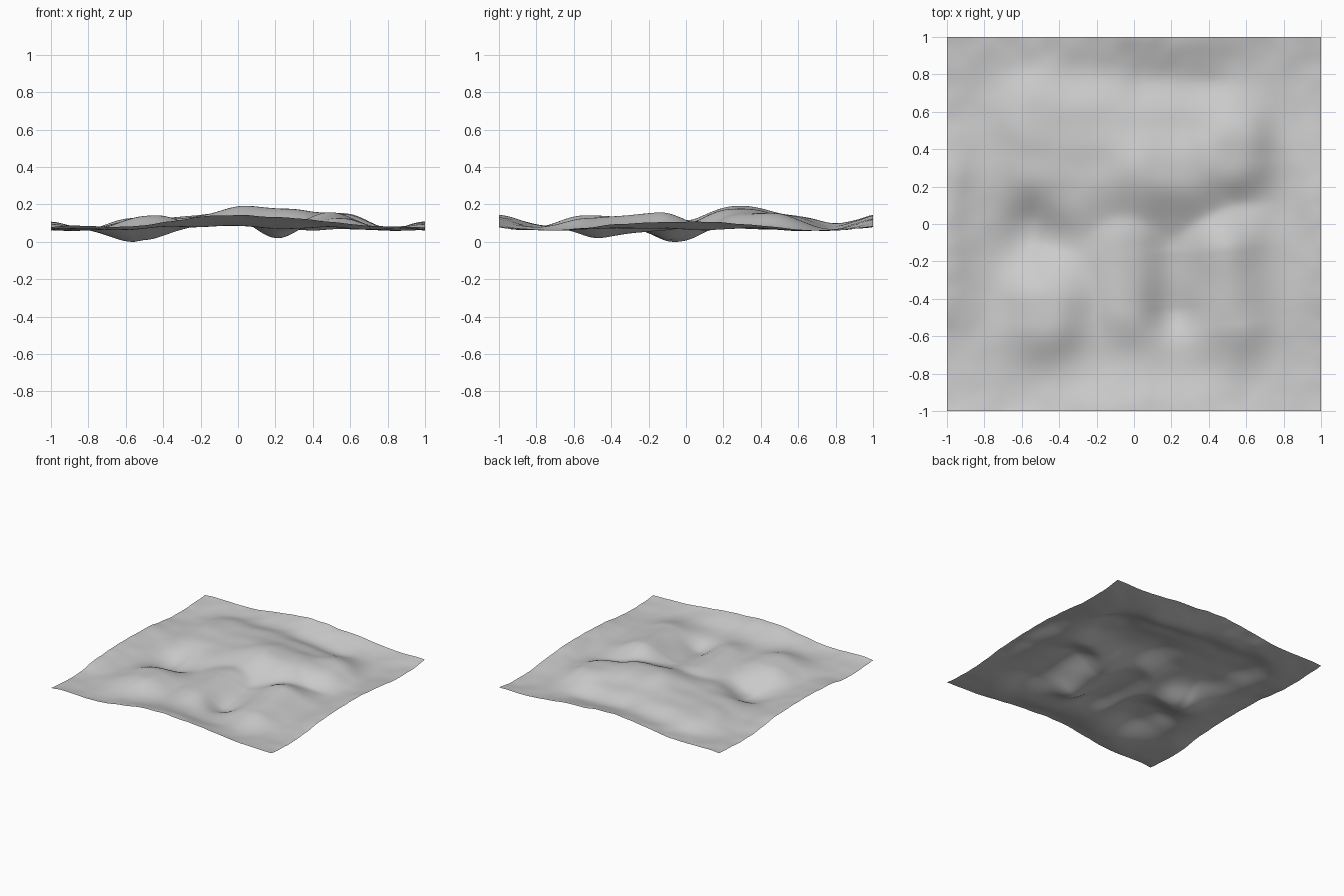
import bpy
import bmesh
import math
from mathutils import Vector, noise

cube = bpy.data.objects.get("Cube")
if cube:
    bpy.data.objects.remove(cube, do_unlink=True)

BASE = 0.064

# Hills and hollows: start, end, radius, height at start, height at end, steepness
HILLS = [
    ((0.1, 0.29), (0.26, 0.28), 0.25, 0.107, 0.112, 2.5),    # main summit
    ((-0.45, 0.3), (-0.1, 0.31), 0.27, 0.05, 0.065, 2.5),    # slope up to summit
    ((-0.5, 0.54), (0.5, 0.48), 0.22, 0.056, 0.058, 3.2),    # long plateau
    ((-0.53, 0.35), (-0.53, 0.6), 0.2, 0.046, 0.046, 3),     # plateau shoulder
    ((-0.4, 0.2), (-0.37, 0.13), 0.18, 0.04, 0.04, 2.5),     # plateau lobe
    ((0.53, 0.35), (0.53, 0.42), 0.2, 0.09, 0.09, 2.8),      # round knoll
    ((0.49, -0.14), (0.53, -0.52), 0.19, 0.096, 0.068, 2.1), # side ridge
    ((-0.03, -0.1), (-0.02, -0.45), 0.17, 0.043, 0.04, 2.5), # middle ridge
    ((-0.47, -0.42), (-0.47, -0.53), 0.2, 0.076, 0.076, 2.5),# corner hill
]
HOLLOWS = [
    ((-0.55, -0.03), (-0.5, -0.04), 0.17, 0.066, 0.057, 2.2),
    ((0.18, -0.15), (0.2, -0.46), 0.14, 0.015, 0.056, 2.2),
    ((0.05, 0.75), (0.4, 0.73), 0.1, 0.014, 0.014, 2),
]


def bump(p, feature):
    """Smooth rounded mound around a tapering line segment."""
    a, b, radius, high_a, high_b, steepness = feature
    a, b = Vector(a), Vector(b)
    t = max(0, min(1, (p - a).dot(b - a) / (b - a).length_squared))
    size = high_a + (high_b - high_a) * t
    return size * math.exp(-((p - a.lerp(b, t)).length / radius) ** steepness)


def rim(along, inward, width, high):
    """Raised arch in the middle of an outer edge."""
    return high * math.exp(-(along / 0.5) ** 4 - (inward / width) ** 2)


def height(x, y):
    p = Vector((x, y))
    hills = sum(bump(p, f) ** 3 for f in HILLS) ** (1 / 3)
    hollows = sum(bump(p, f) for f in HOLLOWS)
    swell = 0.024 * math.exp(-((x + 0.06) / 0.27) ** 2)
    edges = (rim(x - 0.1, 1 + y, 0.15, 0.04) + rim(x - 0.1, 1 - y, 0.17, 0.038)
             + rim(y + 0.03, 1 - abs(x), 0.14, 0.045))
    border = max(abs(x), abs(y)) ** 6
    ripple = (noise.noise(Vector((x * 5, y * 5, 0.3))) * 0.007
              + noise.noise(Vector((x * 9, y * 9, 2.3))) * 0.006 * border)
    return BASE + hills - hollows + swell + edges + ripple + 0.022 * abs(y) ** 8


# Undulating ground sheet
mesh = bpy.data.meshes.new("ground_sheet")
bm = bmesh.new()
bmesh.ops.create_grid(bm, x_segments=120, y_segments=120, size=1)
for v in bm.verts:
    v.co.z = height(v.co.x, v.co.y)
lowest = min(v.co.z for v in bm.verts)
for v in bm.verts:
    v.co.z -= lowest
for f in bm.faces:
    f.smooth = True
bm.to_mesh(mesh)
bm.free()
ground = bpy.data.objects.new("ground_sheet", mesh)
bpy.context.collection.objects.link(ground)

# Single grey material
grey = bpy.data.materials.new("light_grey")
grey.use_nodes = True
colour = (0.6, 0.6, 0.6, 1)
grey.diffuse_color = colour
shader = next(n for n in grey.node_tree.nodes if n.type == 'BSDF_PRINCIPLED')
shader.inputs["Base Color"].default_value = colour
mesh.materials.append(grey)
